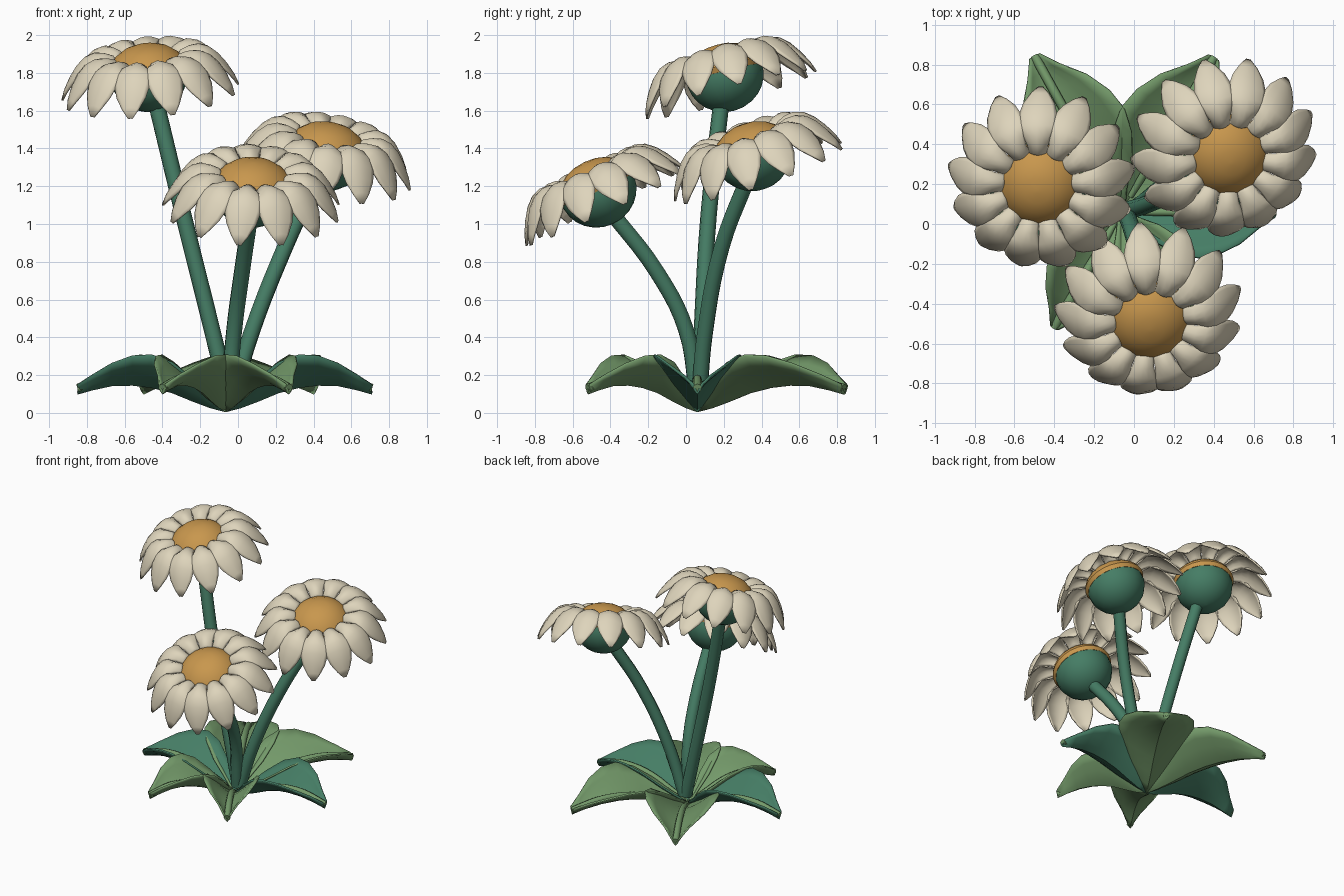
import bpy, math
from mathutils import Matrix, Vector

cube = bpy.data.objects.get("Cube")
if cube:
    bpy.data.objects.remove(cube, do_unlink=True)


def material(name, rgb):
    m = bpy.data.materials.new(name)
    m.use_nodes = True
    m.diffuse_color = (*rgb, 1)
    m.node_tree.nodes["Principled BSDF"].inputs["Base Color"].default_value = (*rgb, 1)
    return m


CREAM = material("cream", (0.73, 0.66, 0.50))
GOLD = material("gold", (0.58, 0.31, 0.075))
DARK = material("dark green", (0.06, 0.205, 0.13))
LIGHT = material("light green", (0.175, 0.325, 0.145))


def make(name, verts, faces, mat, thickness=0, angle=40):
    mesh = bpy.data.meshes.new(name)
    mesh.from_pydata([tuple(v) for v in verts], [], faces)
    mesh.materials.append(mat)
    mesh.update()
    ob = bpy.data.objects.new(name, mesh)
    bpy.context.collection.objects.link(ob)
    bpy.ops.object.select_all(action='DESELECT')
    ob.select_set(True)
    bpy.context.view_layer.objects.active = ob
    bpy.ops.object.shade_smooth_by_angle(angle=math.radians(angle))
    if thickness:
        mod = ob.modifiers.new("thickness", 'SOLIDIFY')
        mod.thickness = thickness
        mod.offset = 0
    return ob


def grid_faces(rows, cols, start=0, wrap=False):
    faces = []
    for i in range(rows - 1):
        for j in range(cols if wrap else cols - 1):
            k = (j + 1) % cols
            a, b = start + i * cols, start + (i + 1) * cols
            faces.append((a + j, b + j, b + k, a + k))
    return faces


def lathe(name, profile, matrix, mat, sides=20):
    verts = [matrix @ Vector((r * math.cos(2 * math.pi * j / sides),
                              r * math.sin(2 * math.pi * j / sides), z))
             for r, z in profile for j in range(sides)]
    faces = [tuple(reversed(f)) for f in grid_faces(len(profile), sides, wrap=True)]
    last = (len(profile) - 1) * sides
    faces += [tuple(reversed(range(sides))), tuple(range(last, last + sides))]
    return make(name, verts, faces, mat)


def tube(name, points, radius, mat, radii=None):
    curve = bpy.data.curves.new(name, 'CURVE')
    curve.dimensions = '3D'
    curve.bevel_depth = radius
    curve.bevel_resolution = 2
    curve.resolution_u = 5
    curve.use_fill_caps = True
    spline = curve.splines.new('BEZIER')
    spline.bezier_points.add(len(points) - 1)
    for i, (bp, co) in enumerate(zip(spline.bezier_points, points)):
        bp.co = co
        bp.handle_left_type = bp.handle_right_type = 'AUTO'
        bp.radius = radii[i] if radii else 1
    curve.materials.append(mat)
    ob = bpy.data.objects.new(name, curve)
    bpy.context.collection.objects.link(ob)
    return ob


# Petal stations: distance from centre, height, half width
PETAL = [(0.165, 0.005, 0.025), (0.185, 0.034, 0.043), (0.23, 0.05, 0.051),
         (0.28, 0.052, 0.072), (0.33, 0.033, 0.092), (0.375, -0.008, 0.094),
         (0.415, -0.065, 0.078), (0.45, -0.13, 0.044), (0.47, -0.185, 0.01)]
ACROSS = [-1, -0.8, -0.4, 0, 0.4, 0.8, 1]


def flower(name, centre, normal, first_angle, stem):
    normal = Vector(normal).normalized()
    turn = Vector((0, 0, 1)).rotation_difference(normal)
    matrix = Matrix.Translation(centre) @ turn.to_matrix().to_4x4()

    # Ring of thirteen drooping petals with pinched bases
    verts, faces = [], []
    for n in range(13):
        m = matrix @ Matrix.Rotation(math.radians(first_angle) + n * math.tau / 13, 4, 'Z')
        faces += grid_faces(len(PETAL), len(ACROSS), len(verts))
        for i, (r, z, w) in enumerate(PETAL):
            arch = 0.7 if i < 3 else 0.33
            verts += [m @ Vector((r - 0.1 * w * v * v * (i > 3), v * w, z - arch * w * v * v))
                      for v in ACROSS]
    make(name + "_petals", verts, faces, CREAM, 0.011, 60)

    # Domed centre
    dome = [(0.205, -0.075), (0.217, -0.045), (0.205, -0.015), (0.17, 0.025),
            (0.12, 0.061), (0.065, 0.08), (0.01, 0.086)]
    lathe(name + "_centre", dome, matrix, GOLD, 24)

    # Round green bulb underneath
    bulb = [(0.206 * math.cos(a), -0.082 + 0.193 * math.sin(a))
            for a in (math.radians(-88 + 14 * k) for k in range(8))]
    lathe(name + "_bulb", bulb, matrix, DARK, 16)
    tube(name + "_stem", stem, 0.044, DARK)


flower("tall_flower", (-0.48, 0.185, 1.865), (-0.09, -0.26, 0.96), 90,
       [(-0.05, 0.07, 0.08), (-0.14, 0.085, 0.45), (-0.29, 0.12, 1.05), (-0.44, 0.19, 1.67)])
flower("middle_flower", (0.478, 0.33, 1.445), (0.15, -0.31, 0.93), 76,
       [(-0.03, 0.07, 0.08), (0.07, 0.10, 0.42), (0.25, 0.19, 0.88), (0.42, 0.33, 1.25)])
flower("front_flower", (0.08, -0.50, 1.25), (0.04, -0.42, 0.90), 96,
       [(-0.05, 0.06, 0.08), (-0.02, 0.0, 0.44), (0.02, -0.15, 0.74), (0.07, -0.41, 1.08)])

# Leaf stations: length fraction, keel height, edge height, half width
LEAF = [(0, 0.01, 0.03, 0.02), (0.1, 0.03, 0.09, 0.08), (0.22, 0.065, 0.18, 0.17),
        (0.36, 0.11, 0.265, 0.235), (0.5, 0.138, 0.305, 0.26), (0.63, 0.15, 0.3, 0.24),
        (0.77, 0.147, 0.26, 0.18), (0.9, 0.125, 0.2, 0.085), (1, 0.103, 0.15, 0.025)]
SPAN = [-1, -0.75, -0.5, -0.25, 0, 0.25, 0.5, 0.75, 1]


def leaf(name, angle, length, mat):
    m = Matrix.Translation((-0.065, 0.06, 0)) @ Matrix.Rotation(math.radians(angle), 4, 'Z')
    verts = [m @ Vector((t * length, v * w * length / 0.88, k + (e - k) * abs(v) ** 1.3))
             for t, k, e, w in LEAF for v in SPAN]
    make(name, verts, grid_faces(len(LEAF), len(SPAN)), mat, 0.012, 35)
    # Raised rib along the fold
    rib = [m @ Vector((t * length, 0, k + 0.027)) for t, k, e, w in LEAF[1:]]
    tube(name + "_rib", rib, 0.024, LIGHT, [0.6, 0.8, 0.9, 1, 1, 1, 1, 1])


# Six leaves around the base
leaf("left_leaf", 0, 0.775, DARK)
leaf("back_left_leaf", 59, 0.905, LIGHT)
leaf("back_right_leaf", 119, 0.895, LIGHT)
leaf("right_leaf", 180, 0.785, DARK)
leaf("front_right_leaf", 240, 0.67, LIGHT)
leaf("front_left_leaf", 300, 0.67, LIGHT)
